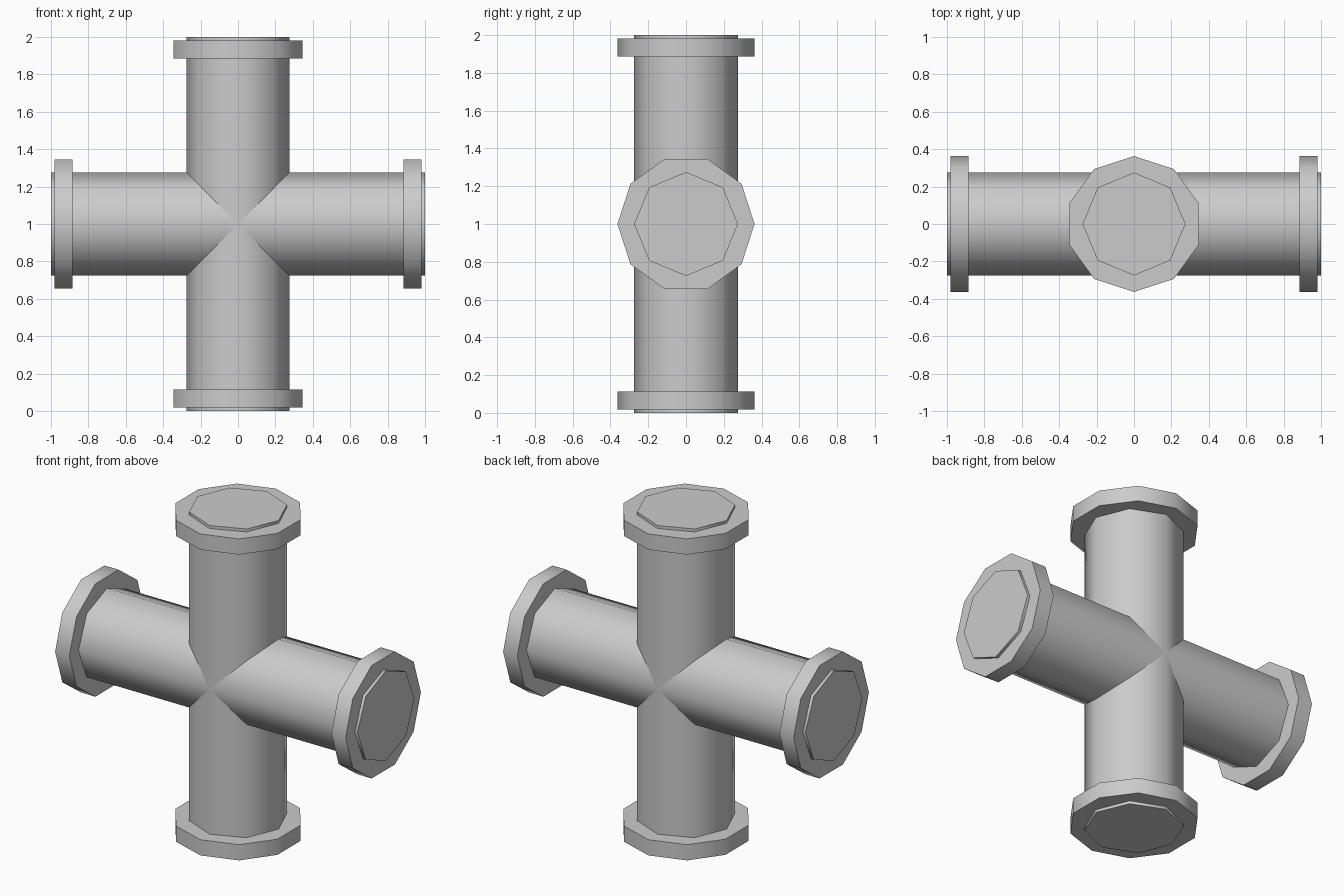
import bpy
import math

cube = bpy.data.objects.get("Cube")
if cube:
    bpy.data.objects.remove(cube, do_unlink=True)

GREY = (0.6, 0.6, 0.6, 1.0)
metal = bpy.data.materials.new("grey_metal")
metal.use_nodes = True
metal.diffuse_color = GREY
metal.node_tree.nodes["Principled BSDF"].inputs["Base Color"].default_value = GREY

CENTRE = 1.0
PIPE_RADIUS = 0.275
COLLAR_RADIUS = 0.363
COLLAR_WIDTH = 0.096
COLLAR_OFFSET = 0.934


def cylinder(name, sides, radius, length, location, tilt):
    """Low-sided cylinder with rounded shading and crisp flat ends."""
    bpy.ops.mesh.primitive_cylinder_add(
        vertices=sides, radius=radius, depth=length,
        location=location, rotation=(0, tilt, 0))
    part = bpy.context.object
    part.name = name
    part.data.name = name
    part.data.materials.append(metal)
    bpy.ops.object.shade_smooth_by_angle(angle=math.radians(50))
    return part


# Two octagonal pipes crossing at the middle
cylinder("upright_pipe", 8, PIPE_RADIUS, 2, (0, 0, CENTRE), 0)
cylinder("level_pipe", 8, PIPE_RADIUS, 2, (0, 0, CENTRE), math.pi / 2)

# A ten-sided collar just short of each pipe end
for side, upright_name, level_name in ((1, "top_collar", "left_collar"),
                                       (-1, "bottom_collar", "right_collar")):
    offset = side * COLLAR_OFFSET
    cylinder(upright_name, 10, COLLAR_RADIUS, COLLAR_WIDTH,
             (0, 0, CENTRE + offset), 0)
    cylinder(level_name, 10, COLLAR_RADIUS, COLLAR_WIDTH,
             (offset, 0, CENTRE), math.pi / 2)
